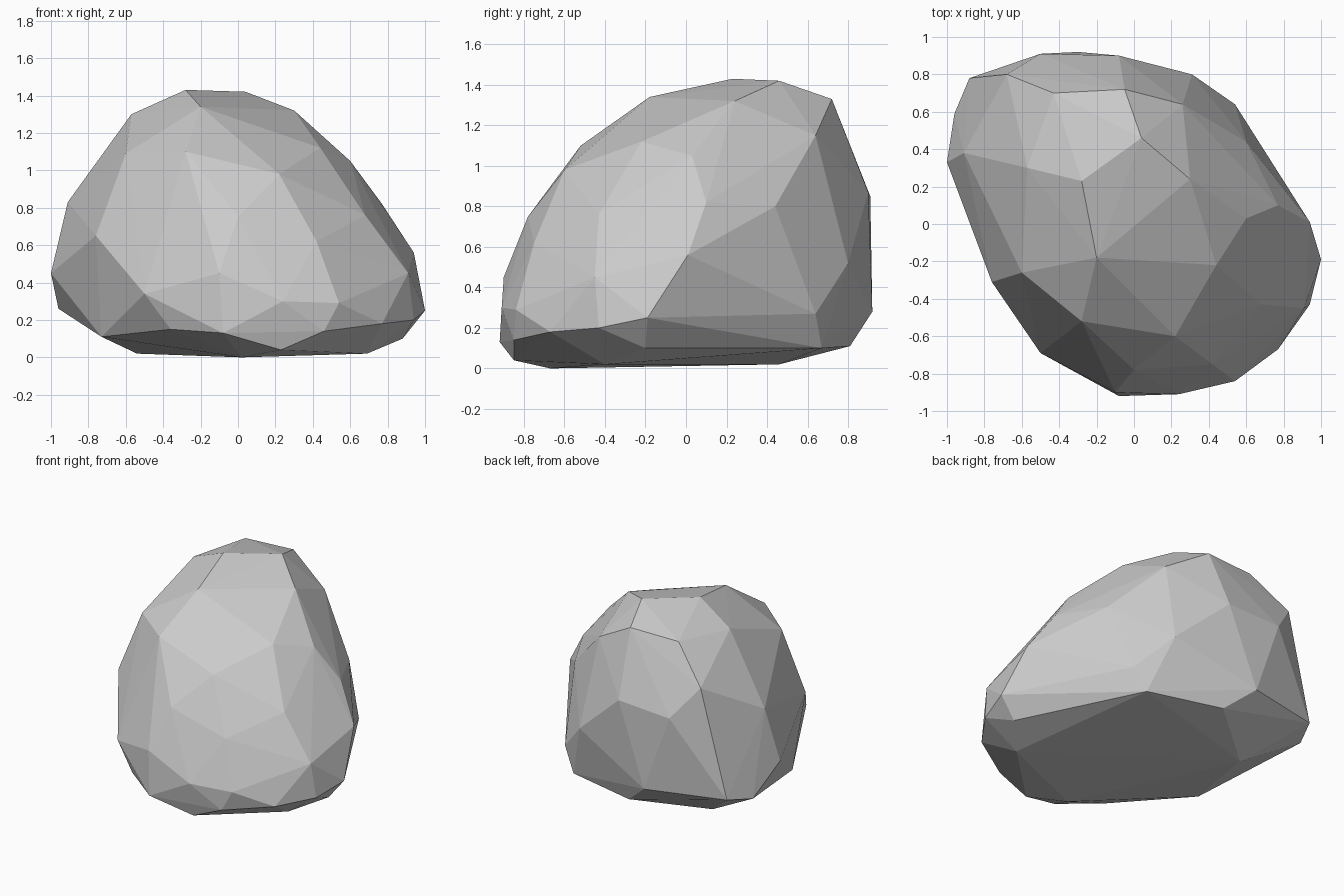
import bpy, bmesh

# Key corners of the boulder, tier by tier from the ground up
tiers = {
    "base": [(.02, -.67, 0), (.69, -.4, .02), (-.54, .46, .02), (.23, -.85, .04),
             (.88, -.2, .1), (.45, .67, .1), (-.1, .81, .11), (-.73, -.2, .11),
             (-.36, -.72, .15), (-.08, -.92, .13)],
    "skirt": [(.46, -.85, .14), (.77, -.67, .18), (.94, -.43, .2), (1, -.19, .25),
              (.54, .64, .27), (-.3, .92, .28), (-.96, .59, .26), (-.5, -.69, .34),
              (.54, -.84, .29), (.24, -.91, .3), (-.88, .78, .3)],
    "belly": [(-1, .33, .45), (-.1, -.9, .45), (.91, -.45, .45), (.94, .01, .56),
              (.31, .8, .52), (-.76, -.31, .65), (.42, -.75, .62), (.6, .44, .8),
              (-.5, .91, .85), (-.08, .9, .87), (-.91, .38, .83), (.0, -.78, .75)],
    "shoulder": [(.77, .1, .82), (.68, -.43, .76), (.22, -.6, .98), (-.28, -.52, 1.1),
                 (-.6, -.26, 1.09), (.6, .03, 1.05), (.26, .64, 1.15), (-.68, .8, 1.08)],
    "crown": [(.44, -.22, 1.12), (-.2, -.18, 1.34), (-.57, .3, 1.3), (-.43, .7, 1.32),
              (-.05, .72, 1.33), (.3, .24, 1.32), (.04, .46, 1.42), (-.28, .23, 1.43)],
}

# Boulder: faceted skin stretched around the corners
bm = bmesh.new()
for ring in tiers.values():
    for co in ring:
        bm.verts.new(co)
hull = bmesh.ops.convex_hull(bm, input=bm.verts[:])
loose = [v for v in bm.verts if not v.link_faces]
bmesh.ops.delete(bm, geom=loose, context='VERTS')
bmesh.ops.recalc_face_normals(bm, faces=bm.faces[:])

mesh = bpy.data.meshes.new("boulder")
bm.to_mesh(mesh)
bm.free()
boulder = bpy.data.objects.new("boulder", mesh)
bpy.context.collection.objects.link(boulder)
